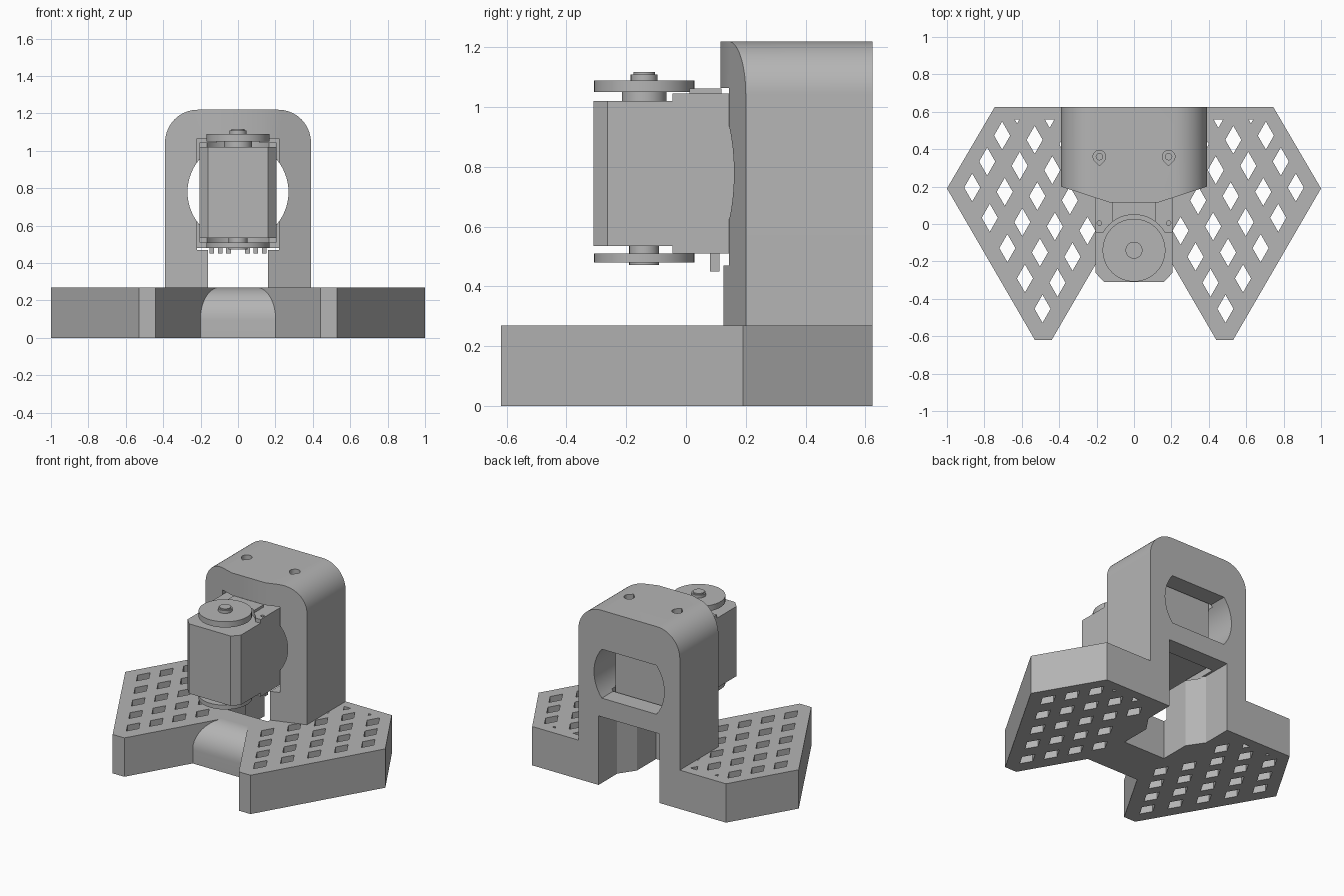
import bpy, bmesh, math
from mathutils import Vector

cube = bpy.data.objects.get("Cube")
if cube:
    bpy.data.objects.remove(cube, do_unlink=True)

grey = bpy.data.materials.new("plain grey")
grey.use_nodes = True
grey.diffuse_color = (0.46, 0.46, 0.46, 1)
grey.node_tree.nodes["Principled BSDF"].inputs["Base Color"].default_value = (0.46, 0.46, 0.46, 1)

AXES = {"x": lambda a, b, t: (t, a, b),
        "y": lambda a, b, t: (a, t, b),
        "z": lambda a, b, t: (a, b, t)}
parts = []


def add_prism(bm, pts, axis, lo, hi):
    """Extrude a closed outline along an axis."""
    rings = [[bm.verts.new(AXES[axis](a, b, t)) for a, b in pts] for t in (lo, hi)]
    bm.faces.new(rings[0])
    bm.faces.new(rings[1])
    n = len(pts)
    for i in range(n):
        j = (i + 1) % n
        bm.faces.new((rings[0][i], rings[0][j], rings[1][j], rings[1][i]))


def solid(name, *prisms):
    bm = bmesh.new()
    for p in prisms:
        add_prism(bm, *p)
    bmesh.ops.recalc_face_normals(bm, faces=bm.faces)
    mesh = bpy.data.meshes.new(name)
    bm.to_mesh(mesh)
    bm.free()
    mesh.materials.append(grey)
    ob = bpy.data.objects.new(name, mesh)
    bpy.context.scene.collection.objects.link(ob)
    parts.append(ob)
    return ob


def cut(ob, *prisms, op="DIFFERENCE"):
    """Boolean with a temporary cutter, then bake the result."""
    cutter = solid("cutter", *prisms)
    parts.remove(cutter)
    cutter.hide_render = True
    mod = ob.modifiers.new("cut", "BOOLEAN")
    mod.operation, mod.solver, mod.object = op, "EXACT", cutter
    deps = bpy.context.evaluated_depsgraph_get()
    mesh = bpy.data.meshes.new_from_object(ob.evaluated_get(deps))
    ob.modifiers.clear()
    ob.data = mesh
    bpy.data.objects.remove(cutter, do_unlink=True)


def arc(cx, cy, r, start, end, n=14):
    return [(cx + r * math.cos(math.radians(start + (end - start) * i / n)),
             cy + r * math.sin(math.radians(start + (end - start) * i / n))) for i in range(n + 1)]


def circle(cx, cy, r, n=48):
    return arc(cx, cy, r, 0, 360, n)[:-1]


def mirrored(half):
    """Close a half outline (x > 0) across x = 0."""
    return half + [(-x, y) for x, y in reversed(half)]


def box(x0, x1, y0, y1):
    return [(x0, y0), (x1, y0), (x1, y1), (x0, y1)]


BACK, BASE_H = 0.625, 0.27
SHAFT_Y = -0.14

# base: two angular wings joined at the middle, open channel at the back
channel = [(0.16, 0.31), (0.235, 0.42)]
base = solid("base", (mirrored([(0.1, -0.035), (0.44, -0.62), (0.53, -0.62), (1, 0.19),
                                (0.745, BACK), (0.235, BACK)] + channel[::-1] + [(0.16, 0.1)]),
                      "z", 0, BASE_H))

# diamond lattice through both wings
diamonds = []
for i in range(5):
    for j in range(5):
        x, y = 0.865 - 0.08 * i - 0.094 * j, 0.195 + 0.139 * i - 0.162 * j
        if (i == 4 and j in (0, 3, 4)):
            continue
        if y > 0.55:  # diamonds at the back rim are cut to triangles
            w = 0.043 * (0.56 - y + 0.075) / 0.075
            shape = [(x, y - 0.075), (x + w, 0.56), (x - w, 0.56)]
        else:
            shape = [(x, y - 0.075), (x + 0.043, y), (x, y + 0.075), (x - 0.043, y)]
        for s in (1, -1):
            diamonds.append(([(s * a, b) for a, b in shape], "z", -0.1, 0.4))
cut(base, *diamonds)

# rounded bridge between the wings
solid("bridge", ([(-0.035, 0), (-0.035, BASE_H)] + arc(-0.035, BASE_H - 0.175, 0.175, 90, 180)
                 + [(-0.21, 0)], "x", -0.2, 0.2))

# upright arch with rounded shoulders and a tapered front
arch = solid("arch", (mirrored([(0.39, BASE_H)] + arc(0.215, 1.045, 0.175, 0, 90)),
                      "y", 0.0, BACK))
cut(arch, (mirrored([(0.13, 0.115), (0.39, 0.2), (0.5, 0.235), (0.5, 0.8)]), "z", 0, 2),
    op="INTERSECT")
cut(arch, (mirrored([(0.16, -0.1)] + channel + [(0.235, 0.8)]), "z", 0, 0.48))
cut(arch, (box(-0.22, 0.22, -0.1, 0.5), "z", 0.47, 1.065))
# round-sided window through the arch
half_angle = math.degrees(math.asin(0.17 / 0.27))
cut(arch, (arc(0, 0.78, 0.27, -half_angle, half_angle)
           + arc(0, 0.78, 0.27, 180 - half_angle, 180 + half_angle), "y", -0.1, 0.8))
# teardrop screw recesses on top
for s in (1, -1):
    cut(arch, (arc(s * 0.185, 0.36, 0.034, -40, 220, 24) + [(s * 0.185, 0.312)], "z", 1.17, 1.4))
    cut(arch, (circle(s * 0.185, 0.36, 0.017, 24), "z", 1.0, 1.4))

# motor body with bevelled front corners
solid("motor_body", (mirrored([(0.16, -0.31), (0.205, -0.262), (0.205, 0.48)]), "z", 0.535, 1.02))

# stepped end caps hollowed around the discs
caps = solid("motor_caps", (box(-0.205, 0.205, -0.045, 0.48), "z", 1.02, 1.046),
             (box(-0.205, 0.205, -0.045, 0.48), "z", 0.51, 0.535))
cut(caps, (circle(0, SHAFT_Y, 0.19), "z", 0.4, 1.2),
    *[(circle(s * 0.185, 0.005, 0.012, 16), "z", 0.4, 1.2) for s in (1, -1)])
plate = solid("cap_plate", (box(-0.115, 0.115, 0.01, 0.118), "z", 1.046, 1.063))
cut(plate, (circle(0, SHAFT_Y, 0.19), "z", 0.9, 1.2))

# turning discs, hubs and screw
for name, r, lo, hi in (("top_hub", 0.075, 1.02, 1.05), ("top_disc", 0.168, 1.05, 1.09),
                        ("top_screw", 0.045, 1.09, 1.11), ("top_screw_crown", 0.036, 1.11, 1.118),
                        ("bottom_hub", 0.05, 0.51, 0.535), ("bottom_disc", 0.168, 0.48, 0.51),
                        ("bottom_screw", 0.05, 0.472, 0.48)):
    solid(name, (circle(0, SHAFT_Y, r), "z", lo, hi))

# connector pins under the motor
solid("connector_pins", *[(box(s * x - 0.013, s * x + 0.013, 0.08, 0.112), "z", 0.45, 0.512)
                          for s in (1, -1) for x in (0.05, 0.095, 0.14)])

# smooth shading on curves, crisp edges elsewhere
bpy.ops.object.select_all(action="DESELECT")
for ob in parts:
    ob.select_set(True)
bpy.context.view_layer.objects.active = base
bpy.ops.object.shade_smooth_by_angle(angle=math.radians(30))
